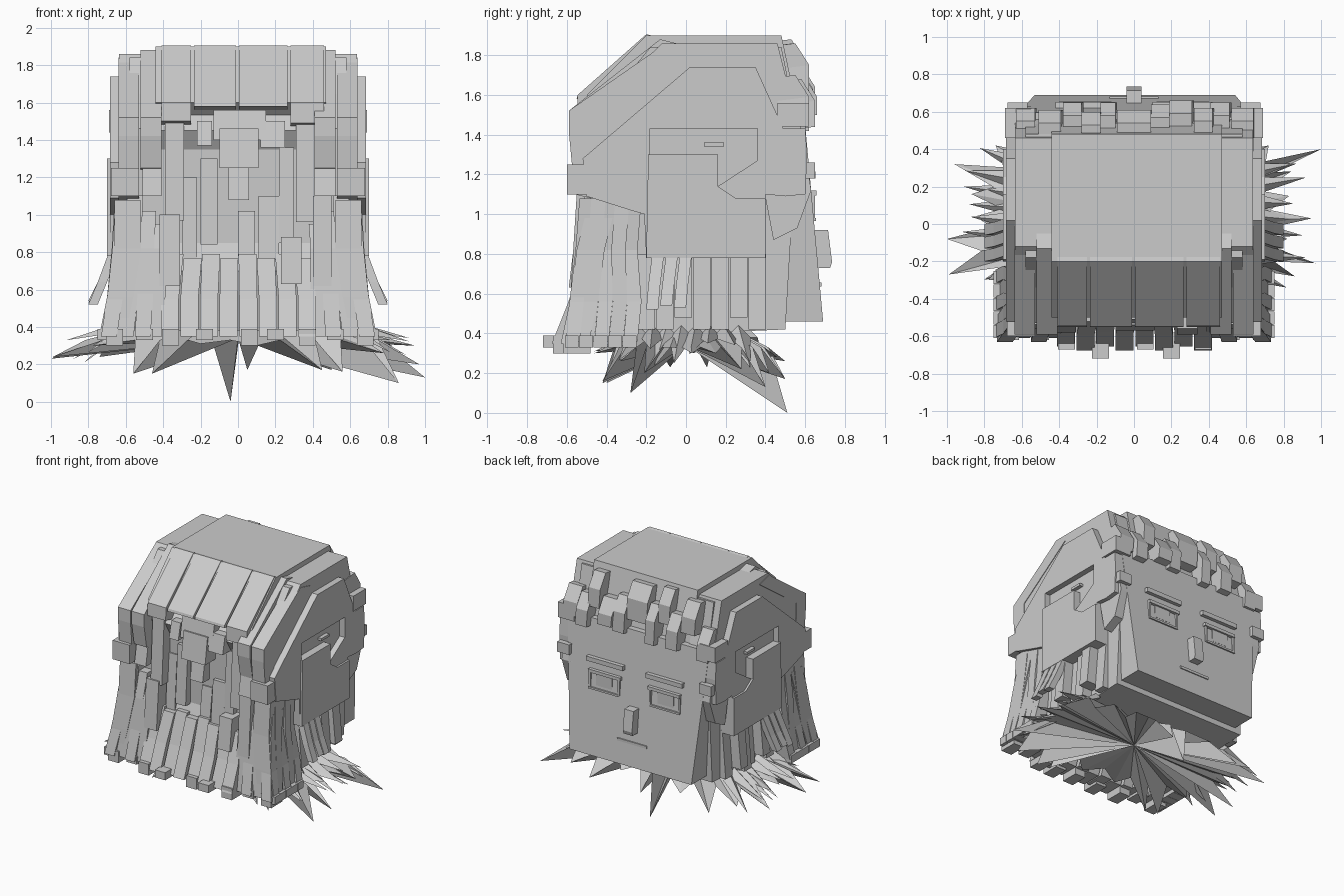
import bpy, bmesh, math, random
from mathutils import Vector

random.seed(4)
grey = bpy.data.materials.new("light grey")
grey.diffuse_color = (0.6, 0.6, 0.6, 1)


def finish(name, bm):
    bmesh.ops.recalc_face_normals(bm, faces=bm.faces)
    me = bpy.data.meshes.new(name)
    bm.to_mesh(me)
    bm.free()
    me.materials.append(grey)
    ob = bpy.data.objects.new(name, me)
    bpy.context.collection.objects.link(ob)
    return ob


def skin(name, rings):
    """Closed solid through rings of equal point count."""
    bm = bmesh.new()
    rows = [[bm.verts.new(p) for p in r] for r in rings]
    n = len(rows[0])
    for a, b in zip(rows, rows[1:]):
        for i in range(n):
            j = (i + 1) % n
            bm.faces.new((a[i], a[j], b[j], b[i]))
    bm.faces.new(rows[0])
    bm.faces.new(rows[-1][::-1])
    return finish(name, bm)


def prism(name, prof, x0, x1):
    """Side profile of (y, z) points stretched from x0 to x1."""
    return skin(name, [[(x, y, z) for y, z in prof] for x in (x0, x1)])


def box(name, x0, x1, y0, y1, z0, z1):
    return prism(name, [(y0, z0), (y1, z0), (y1, z1), (y0, z1)], x0, x1)


def lock(name, path, side, depth):
    """Strip of hair: outer path, half width vector, inward depth vector."""
    s, d = Vector(side), Vector(depth)
    return skin(name, [[Vector(p) - s, Vector(p) + s, Vector(p) + s + d, Vector(p) - s + d]
                       for p in path])


# Head core and face block
prism("head_core", [(-0.18, 1.84), (0.48, 1.84), (0.56, 1.45), (0.5, 0.42), (-0.4, 0.38),
                    (-0.5, 0.7), (-0.44, 0.85), (-0.44, 1.35), (-0.5, 1.45)], -0.58, 0.58)
skin("face", [[(-0.53, 0.38, 0.46), (0.54, 0.38, 0.46), (0.54, 0.69, 0.46), (-0.53, 0.69, 0.46)],
              [(-0.62, 0.3, 1.5), (0.62, 0.3, 1.5), (0.62, 0.595, 1.5), (-0.62, 0.595, 1.5)]])


def face_y(z):
    return 0.69 - 0.0913 * (z - 0.46)


# Face details
lock("nose", [(0, 0.725, 0.73), (0, 0.735, 0.76), (0, 0.715, 0.92)], (0.04, 0, 0), (0, -0.08, 0))
box("mouth", -0.13, 0.13, 0.6, face_y(0.64) + 0.008, 0.635, 0.655)
for s, n in ((-1, "left"), (1, "right")):
    for part, xa, xb, za, zb, out in (
            ("brow", 0.1, 0.42, 1.18, 1.215, 0.03), ("upper_lid", 0.12, 0.4, 1.095, 1.12, 0.025),
            ("lower_lid", 0.14, 0.4, 0.965, 0.98, 0.012), ("outer_lid", 0.385, 0.4, 0.97, 1.1, 0.012),
            ("inner_lid", 0.13, 0.145, 0.97, 1.1, 0.012), ("iris", 0.2, 0.34, 1.0, 1.1, 0.006)):
        box(n + "_" + part, *sorted((s * xa, s * xb)), 0.55, face_y((za + zb) / 2) + out, za, zb)

# Crown and stepped side layers
prism("crown", [(-0.2, 1.9), (0.48, 1.9), (0.54, 1.62), (0.4, 1.5), (-0.4, 1.5), (-0.5, 1.6)],
      -0.44, 0.47)
groove = [(-0.18, 1.43), (0.36, 1.43), (0.36, 1.27), (0.16, 1.14), (0.16, 1.3), (-0.18, 1.3)]
for s, n in ((-1, "left"), (1, "right")):
    prism(n + "_upper_layer", [(-0.12, 1.86), (0.46, 1.86), (0.52, 1.62), (0.58, 1.43), (0.4, 1.2),
                               (-0.4, 1.1), (-0.52, 1.1), (-0.53, 1.46)], s * 0.42, s * 0.635)
    panel = prism(n + "_side_layer", [
        (0.02, 1.74), (0.35, 1.74), (0.49, 1.43), (0.6, 1.43), (0.61, 1.3), (0.6, 1.1), (0.5, 1.09),
        (0.4, 1.1), (0.4, 0.78), (-0.2, 0.78), (-0.21, 1.0), (-0.28, 1.02), (-0.5, 1.09),
        (-0.52, 1.28)], s * 0.55, s * 0.685)
    cut = prism(n + "_groove_cutter", groove, s * 0.64, s * 0.8)
    cut.hide_render = True
    cut.hide_viewport = True
    mod = panel.modifiers.new("groove", "BOOLEAN")
    mod.operation, mod.object, mod.solver = "DIFFERENCE", cut, "EXACT"
    prism(n + "_ear_slab", [(-0.2, 0.78), (0.4, 0.78), (0.4, 1.08), (0.25, 1.08), (0.16, 1.14),
                            (0.16, 1.3), (-0.19, 1.3)], s * 0.6, s * 0.7)
    box(n + "_groove_bead", *sorted((s * 0.6, s * 0.67)), 0.09, 0.19, 1.34, 1.36)
    prism(n + "_sideburn", [(0.4, 1.22), (0.6, 1.3), (0.63, 1.12), (0.56, 0.93), (0.44, 0.87),
                            (0.4, 1.08)], s * 0.55, s * 0.65)
    # Neck strips under the ear slab
    for i in range(7):
        y = -0.2 + i * 0.093
        x = s * (0.60 + 0.035 * (i % 3))
        za = 0.42 + 0.06 * ((i * 2) % 3 == 1)
        lock(f"{n}_neck_strip_{i}", [(x, y, 0.8), (x + s * 0.03, y, za)],
             (0, 0.044, 0), (-s * 0.14, 0, 0))
    for i, (y, za) in enumerate(((-0.16, 0.52), (-0.09, 0.54), (-0.02, 0.53))):
        lock(f"{n}_ear_tuft_{i}", [(s * 0.69, y + 0.02, 0.8), (s * 0.75, y, 0.64), (s * 0.8, y - 0.01, za)],
             (0, 0.03, 0), (-s * 0.05, 0, 0))
    # Curved locks behind the ear, sweeping outwards
    for i in range(5):
        t = i / 4
        y0, y1 = -0.5 + 0.24 * t, -0.56 + 0.29 * t
        lock(f"{n}_swept_lock_{i}", [
            (s * 0.66, y0, 1.08), (s * (0.66 + 0.015 * (i % 2)), y0 - 0.02, 0.82),
            (s * 0.7, y1 + 0.01, 0.56), (s * (0.74 - 0.02 * (i % 2)), y1 - 0.01, 0.36)],
            (0, 0.036, 0), (-s * 0.14, 0, 0))
        box(f"{n}_lock_tip_{i}", *sorted((s * 0.64, s * 0.75)), y1 - 0.05, y1 + 0.02, 0.33, 0.39)
    # Corner locks on the back of the head
    for i, (xa, xb, top) in enumerate(((0.62, 0.69, 0.98), (0.55, 0.6, 1.1), (0.48, 0.51, 1.02),
                                       (0.42, 0.44, 0.95))):
        lock(f"{n}_corner_lock_{i}", [
            (s * xa, -0.51, top), (s * (xa + 0.01), -0.55, 0.82),
            (s * (xa + xb) / 2, -0.58, 0.58), (s * xb, -0.63 + 0.02 * (i % 2), 0.35)],
            (0.042, 0, 0), (0, 0.14, 0))

# Sloping crown strips over the back
for i, (xa, xb, z) in enumerate(((-0.41, -0.25, 1.5), (-0.235, -0.01, 1.58), (0.005, 0.265, 1.58),
                                 (0.28, 0.46, 1.49))):
    lock(f"crown_strip_{i}", [((xa + xb) / 2, -0.2, 1.905), ((xa + xb) / 2, -0.545, 1.6),
                              ((xa + xb) / 2, -0.55, z)], ((xb - xa) / 2, 0, 0), (0, 0.14, -0.03))
for s, n in ((-1, "left"), (1, "right")):
    for i, (x, w, top, drop) in enumerate(((0.465, 0.055, 1.9, 1.25), (0.585, 0.055, 1.86, 1.1))):
        lock(f"{n}_long_strip_{i}", [(s * x, -0.13, top - 0.02), (s * x, -0.59, 1.52),
                                     (s * x, -0.59, 1.42), (s * x, -0.56, drop)],
             (w, 0, 0), (0, 0.12, -0.03))
    box(f"{n}_edge_block", *sorted((s * 0.53, s * 0.68)), -0.6, -0.45, 1.1, 1.25)

# Hanging strips on the back: x range, z range, outer y
strips = [(-0.39, -0.29, 0.97, 1.52, -0.53), (-0.22, -0.14, 1.37, 1.5, -0.54),
          (-0.10, 0.11, 1.25, 1.46, -0.56), (-0.05, 0.06, 1.08, 1.26, -0.52),
          (0.12, 0.25, 1.36, 1.5, -0.54), (-0.51, -0.41, 1.1, 1.27, -0.56),
          (-0.20, -0.11, 0.84, 1.3, -0.49), (-0.42, -0.31, 0.62, 1.0, -0.57),
          (0.31, 0.41, 0.96, 1.5, -0.53), (0.40, 0.50, 0.62, 1.1, -0.57),
          (0.23, 0.34, 0.63, 0.88, -0.58), (0.11, 0.22, 0.76, 1.1, -0.49),
          (-0.30, -0.22, 0.75, 1.2, -0.47), (0.22, 0.30, 0.85, 1.36, -0.48),
          (0.0, 0.09, 0.78, 1.02, -0.47), (-0.13, 0.15, 1.4, 1.56, -0.53),
          (0.41, 0.52, 1.1, 1.27, -0.57)]
for i, (xa, xb, za, zb, y) in enumerate(strips):
    lock(f"back_strip_{i}", [((xa + xb) / 2, y + 0.02, zb), ((xa + xb) / 2, y - 0.01, za)],
         ((xb - xa) / 2, 0, 0), (0, 0.14, 0))

# Flared skirt of locks at the nape
for i in range(8):
    x = -0.365 + i * 0.105
    k = 0.02 * (i % 2)
    lock(f"skirt_lock_{i}", [(x * 0.93, -0.5 - k, 0.79 - k), (x, -0.575 - k, 0.55), (x, -0.655 - k, 0.35)],
         (0.048, 0, 0), (0, 0.16, 0))
for i, x in enumerate((-0.66, -0.5, -0.36, -0.18, 0.06, 0.2, 0.37, 0.52, 0.68)):
    y = -0.72 if i in (3, 5) else (-0.67 if abs(x) < 0.45 else -0.62)
    box(f"skirt_tip_{i}", x - 0.045, x + 0.045, y, y + 0.14, 0.3 + 0.03 * (i % 2), 0.39)

# Fringe curls above the face: x centre, half width, outer y, z range
curls = [(-0.58, 0.05, 0.62, 1.42, 1.66), (-0.45, 0.06, 0.61, 1.6, 1.84), (-0.33, 0.05, 0.65, 1.46, 1.72),
         (-0.14, 0.04, 0.65, 1.45, 1.75), (-0.23, 0.05, 0.60, 1.62, 1.88), (0.0, 0.09, 0.61, 1.58, 1.86),
         (0.14, 0.05, 0.64, 1.47, 1.74), (0.25, 0.06, 0.66, 1.5, 1.7), (0.37, 0.05, 0.62, 1.6, 1.86),
         (0.46, 0.05, 0.65, 1.44, 1.68), (0.58, 0.06, 0.62, 1.48, 1.7)]
for i, (x, w, y, za, zb) in enumerate(curls):
    lock(f"fringe_curl_{i}", [(x, y - 0.07, zb), (x, y, zb - 0.11), (x + 0.01, y, za)],
         (w, 0, 0), (0, -0.16, -0.02))
for s, n in ((-1, "left"), (1, "right")):
    box(n + "_temple_curl_upper", *sorted((s * 0.55, s * 0.69)), 0.46, 0.62, 1.44, 1.56)
    box(n + "_temple_curl_lower", *sorted((s * 0.57, s * 0.675)), 0.52, 0.65, 1.18, 1.26)

# Ragged collar: main spike tips, with valleys set between neighbours
tips = [(0.95, 0.03, 0.3), (0.83, 0.15, 0.3), (0.84, 0.28, 0.22), (1.0, 0.4, 0.13), (0.72, 0.42, 0.2),
        (0.5, 0.5, 0.17), (0.25, 0.46, 0.28), (0.05, 0.5, 0.17), (-0.04, 0.51, 0.0), (-0.3, 0.5, 0.26),
        (-0.55, 0.5, 0.17), (-0.74, 0.42, 0.24), (-0.96, 0.32, 0.24), (-0.87, 0.16, 0.3),
        (-0.85, 0.04, 0.3), (-1.0, -0.08, 0.23), (-0.99, -0.27, 0.24), (-0.78, -0.3, 0.3),
        (-0.56, -0.4, 0.15), (-0.46, -0.42, 0.15), (-0.2, -0.46, 0.31), (0.1, -0.46, 0.3),
        (0.45, -0.4, 0.17), (0.56, -0.42, 0.16), (0.78, -0.33, 0.26), (0.86, -0.28, 0.1),
        (0.97, -0.21, 0.2), (0.82, -0.08, 0.33)]
rim = []
for i, p in enumerate(tips):
    m = (Vector(p) + Vector(tips[(i + 1) % len(tips)])) / 2
    m.x, m.y, m.z = m.x * 0.82, m.y * 0.82, 0.33
    rim += [Vector(p), m]
bm = bmesh.new()
low, high = bm.verts.new((0, 0, 0.34)), bm.verts.new((0, 0, 0.55))
ring = [bm.verts.new(p) for p in rim]
for a, b in zip(ring, ring[1:] + ring[:1]):
    bm.faces.new((low, b, a))
    bm.faces.new((high, a, b))
finish("ragged_collar", bm)

# Loose spikes lying on the collar
for i in range(16):
    s = -1 if i % 2 else 1
    y = -0.3 + 0.045 * i
    c = Vector((s * 0.58, y * 0.8, 0.38))
    tip = Vector((s * random.uniform(0.78, 0.93), y + random.uniform(-0.05, 0.05), random.uniform(0.2, 0.36)))
    bm = bmesh.new()
    v = [bm.verts.new(p) for p in (c + Vector((0, 0.06, 0)), c - Vector((0, 0.06, 0)),
                                   c + Vector((0, 0, 0.06)), tip)]
    for f in ((0, 1, 2), (0, 1, 3), (1, 2, 3), (2, 0, 3)):
        bm.faces.new([v[k] for k in f])
    finish(f"collar_spike_{i}", bm)
